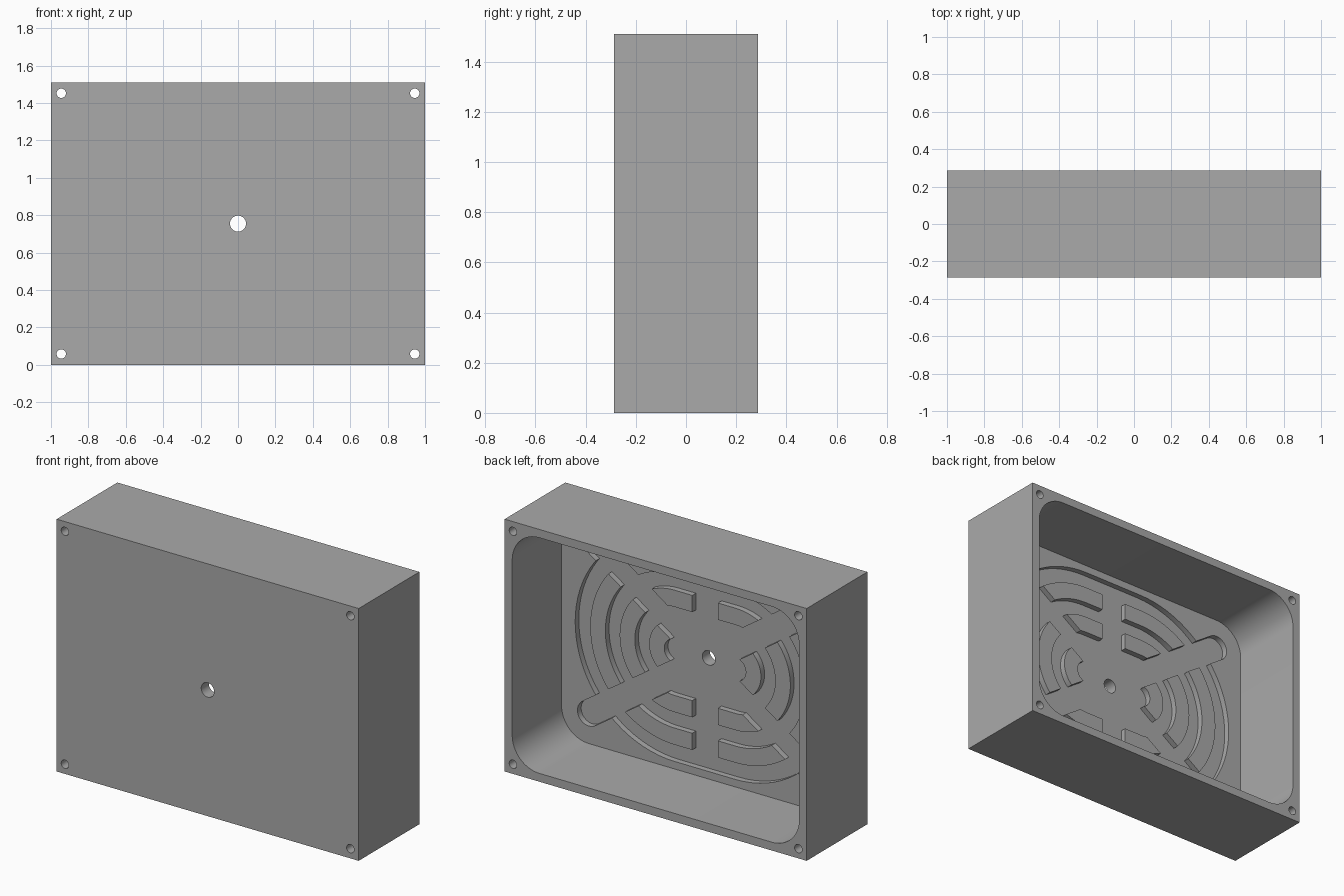
import bpy, bmesh
from math import sin, cos, asin, atan2, pi, radians

if "Cube" in bpy.data.objects:
    bpy.data.objects.remove(bpy.data.objects["Cube"], do_unlink=True)

# Main dimensions
HALF_X, HALF_Y, HEIGHT = 1.0, 0.287, 1.51
MID = HEIGHT / 2
FLOOR = -0.18               # inner floor of the tray
RECESS = FLOOR - 0.035      # bottom of the recessed pattern
FOCUS = 0.2                 # centre offset of the stadium rings
BAR = 0.075                 # half width of the diagonal channels
END_X, END_Z = 0.77, 0.525  # outer ends of the diagonal channels
TILT = atan2(END_Z, END_X)

grey = bpy.data.materials.new("mid grey")
grey.use_nodes = True
colour = (0.4, 0.4, 0.4, 1)
grey.diffuse_color = colour
grey.node_tree.nodes["Principled BSDF"].inputs["Base Color"].default_value = colour


def arc(cx, cz, r, start, end, steps=16):
    return [(cx + r * cos(start + (end - start) * i / steps),
             cz + r * sin(start + (end - start) * i / steps)) for i in range(steps + 1)]


def add_prism(bm, outline, y0, y1):
    """Extrude an x-z outline, centred on the tray, from y0 to y1."""
    base = bm.faces.new([bm.verts.new((x, y0, z + MID)) for x, z in outline])
    new = bmesh.ops.extrude_face_region(bm, geom=[base])["geom"]
    for v in new:
        if isinstance(v, bmesh.types.BMVert):
            v.co.y = y1


def make_object(name, outlines, y0, y1):
    bm = bmesh.new()
    for outline in outlines:
        add_prism(bm, outline, y0, y1)
    bmesh.ops.recalc_face_normals(bm, faces=bm.faces)
    mesh = bpy.data.meshes.new(name)
    bm.to_mesh(mesh)
    bm.free()
    mesh.materials.append(grey)
    obj = bpy.data.objects.new(name, mesh)
    bpy.context.collection.objects.link(obj)
    return obj


def activate(obj):
    bpy.ops.object.select_all(action='DESELECT')
    obj.select_set(True)
    bpy.context.view_layer.objects.active = obj


def cut(target, outlines, y0, y1):
    cutter = make_object("cutter", outlines, y0, y1)
    cutter.hide_render = True
    mod = target.modifiers.new("cut", 'BOOLEAN')
    mod.operation, mod.solver, mod.object = 'DIFFERENCE', 'EXACT', cutter
    activate(target)
    bpy.ops.object.modifier_apply(modifier=mod.name)
    bpy.data.objects.remove(cutter, do_unlink=True)


def rounded_rect(hx, hz, r):
    cx, cz = hx - r, hz - r
    points = []
    for i, (sx, sz) in enumerate([(1, 1), (-1, 1), (-1, -1), (1, -1)]):
        points += arc(sx * cx, sz * cz, r, i * pi / 2, (i + 1) * pi / 2)
    return points


def mirrored(outline, sx, sz):
    return [(sx * x, sz * z) for x, z in outline]


# Open tray: solid block, rounded cavity from the back
block = [(-HALF_X, -MID), (HALF_X, -MID), (HALF_X, MID), (-HALF_X, MID)]
tray = make_object("tray", [block], -HALF_Y, HALF_Y)
cut(tray, [rounded_rect(0.95, 0.705, 0.18)], FLOOR, 0.5)

# Recessed stadium and two diagonal channels with rounded ends
stadium = (arc(FOCUS, 0, 0.66, -pi / 2, pi / 2, 40)
           + arc(-FOCUS, 0, 0.66, pi / 2, 3 * pi / 2, 40))
cut(tray, [stadium], RECESS, 0)
channel = (arc(END_X, END_Z, BAR, TILT - pi / 2, TILT + pi / 2)
           + arc(-END_X, -END_Z, BAR, TILT + pi / 2, TILT + 3 * pi / 2))
for side in (1, -1):
    cut(tray, [mirrored(channel, side, 1)], RECESS, 0)

# Through holes: centre and four corners
holes = [arc(0, 0, 0.043, 0, 2 * pi, 32)[:-1]]
for sx in (1, -1):
    for sz in (1, -1):
        holes.append(arc(sx * 0.945, sz * 0.697, 0.025, 0, 2 * pi, 24)[:-1])
cut(tray, holes, -0.5, 0.5)


# Raised ring segments standing in the recess
def edge_angle(r, side):
    """Angle at which a ring of radius r meets an edge of the diagonal channel."""
    return TILT + asin((FOCUS * sin(TILT) + side * BAR) / r)


rings = [(0.56, 0.46), (0.365, 0.265), (0.17, 0.07)]
segments = []
for outer, inner in rings:
    a, b = edge_angle(outer, -1), edge_angle(inner, -1)
    segment = arc(FOCUS, 0, outer, -a, a, 32) + arc(FOCUS, 0, inner, b, -b, 32)
    segments += [mirrored(segment, s, 1) for s in (1, -1)]
for outer, inner in rings[:2]:
    a, b = edge_angle(outer, 1), edge_angle(inner, 1)
    segment = ([(0.085, outer)] + arc(FOCUS, 0, outer, pi / 2, a)
               + arc(FOCUS, 0, inner, b, pi / 2) + [(0.085, inner)])
    segments += [mirrored(segment, sx, sz) for sx in (1, -1) for sz in (1, -1)]
ribs = make_object("ring_segments", segments, RECESS - 0.005, FLOOR)

for obj in (tray, ribs):
    activate(obj)
    bpy.ops.object.shade_smooth_by_angle(angle=radians(30))
